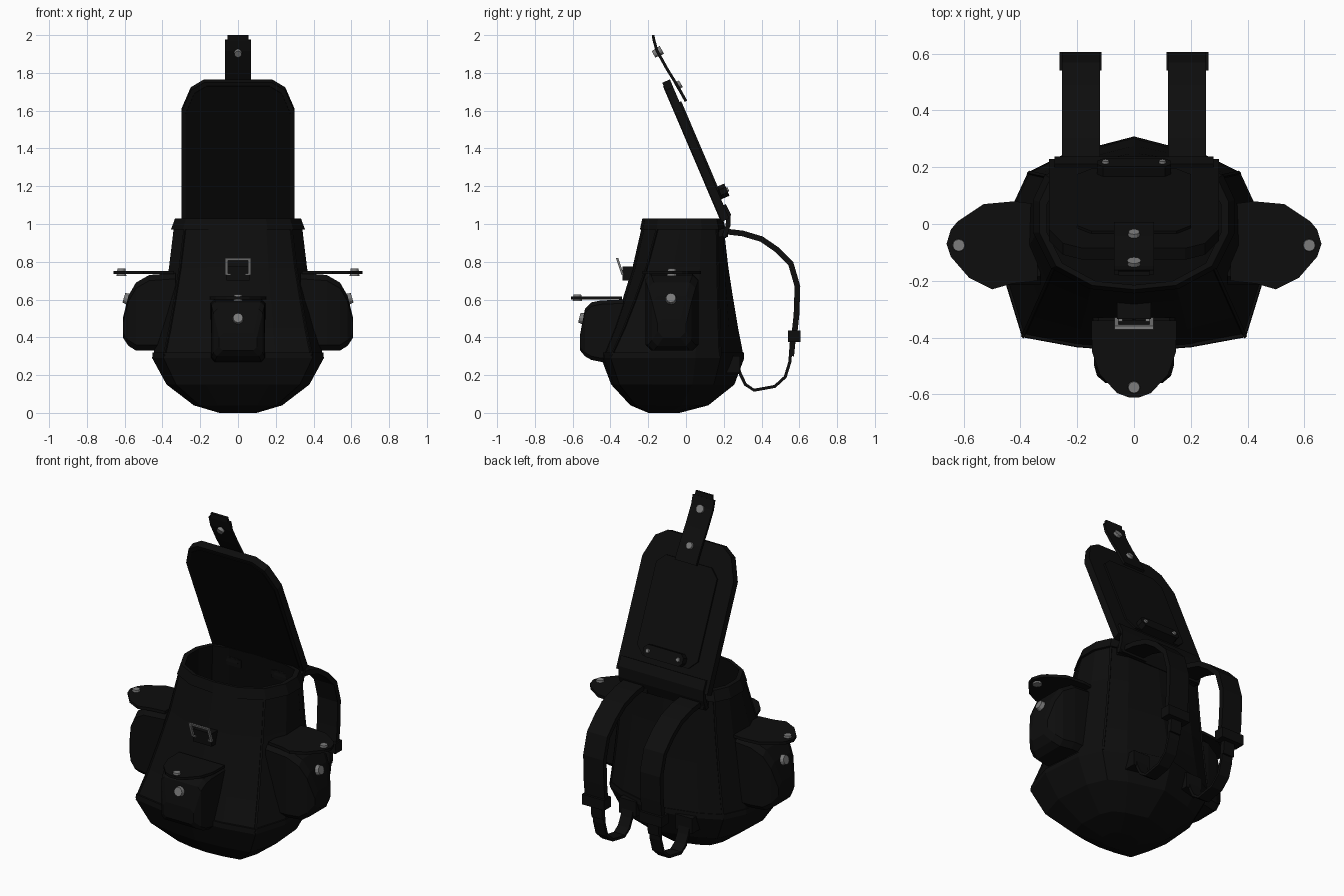
import bpy, bmesh, math
from mathutils import Vector, Matrix

if "Cube" in bpy.data.objects:
    bpy.data.objects.remove(bpy.data.objects["Cube"])

def material(name, c):
    m = bpy.data.materials.new(name)
    m.diffuse_color = (c, c, c, 1)
    m.use_nodes = True
    m.node_tree.nodes["Principled BSDF"].inputs["Base Color"].default_value = m.diffuse_color
    return m

BLACK = material("black_fabric", 0.0040)
DARK = material("dark_lining", 0.0025)
METAL = material("grey_metal", 0.2)

def finish(name, bm, mat):
    bmesh.ops.recalc_face_normals(bm, faces=bm.faces)
    me = bpy.data.meshes.new(name)
    bm.to_mesh(me)
    bm.free()
    me.materials.append(mat)
    ob = bpy.data.objects.new(name, me)
    bpy.context.collection.objects.link(ob)
    return ob

def loft(name, rings, mat, cap0=True, cap1=True):
    bm = bmesh.new()
    vs = [[bm.verts.new(p) for p in r] for r in rings]
    n = len(rings[0])
    for a, b in zip(vs, vs[1:]):
        for i in range(n):
            j = (i + 1) % n
            bm.faces.new((a[i], a[j], b[j], b[i]))
    if cap0:
        bm.faces.new(vs[0])
    if cap1:
        bm.faces.new(vs[-1])
    return finish(name, bm, mat)

def ribbon(name, path, x0, x1, t, mat):
    """Strap following a (y, z) path, spanning x0..x1 with thickness t."""
    rings = []
    for i, p in enumerate(path):
        a, b = path[max(i - 1, 0)], path[min(i + 1, len(path) - 1)]
        d = Vector((b[0] - a[0], b[1] - a[1])).normalized()
        ny, nz = -d.y * t / 2, d.x * t / 2
        rings.append([(x0, p[0] - ny, p[1] - nz), (x1, p[0] - ny, p[1] - nz),
                      (x1, p[0] + ny, p[1] + nz), (x0, p[0] + ny, p[1] + nz)])
    return loft(name, rings, mat)

def box(name, lo, hi, mat):
    (a, b, c), (d, e, f) = lo, hi
    return loft(name, [[(a, b, z), (d, b, z), (d, e, z), (a, e, z)] for z in (c, f)], mat)

def stud(name, loc, direction, r, depth):
    bm = bmesh.new()
    q = Vector(direction).to_track_quat('Z', 'Y').to_matrix().to_4x4()
    bmesh.ops.create_cone(bm, cap_ends=True, segments=12, radius1=r, radius2=r * 0.8,
                          depth=depth, matrix=Matrix.Translation(loc) @ q)
    return finish(name, bm, METAL)

def chamfer_rect(u0, u1, v0, v1, c):
    return [(u0 + c, v0), (u1 - c, v0), (u1, v0 + c), (u1, v1 - c),
            (u1 - c, v1), (u0 + c, v1), (u0, v1 - c), (u0, v0 + c)]

# Body: half cross-sections at the base and the mouth, blended by height
BASE = [(0, -.445), (.2, -.43), (.39, -.395), (.45, -.2), (.43, .05), (.37, .18), (.25, .24), (0, .305)]
MOUTH = [(0, -.235), (.15, -.22), (.28, -.15), (.34, -.03), (.34, .08), (.3, .165), (.2, .195), (0, .2)]

def mirror(half):
    return half + [(-x, y) for x, y in half[-2:0:-1]]

def section(t, z, s=1.0, sy=None, cy=-.03):
    sy = s if sy is None else sy
    return [((ax + (bx - ax) * t) * s, cy + (ay + (by - ay) * t - cy) * sy, z)
            for (ax, ay), (bx, by) in zip(mirror(BASE), mirror(MOUTH))]

levels = [(0, .3), (.28, .45), (.52, .6), (.77, .77), (1, .98)]
loft("body", [section(t, z) for t, z in levels], BLACK, False, False)
loft("body_base", [section(0, 0, .22, .22, -.13), section(0, .04, .52, .55, -.11),
                   section(0, .15, .84, .87, -.07), section(0, .29, 1.01), section(0, .32, 1.005),
                   section(0, .32, .97)], BLACK, True, False)
loft("mouth_rim", [section(1, .97, .99), section(1, .97, 1.045), section(1, 1.03, .98),
                   section(1, 1.03, .9)], BLACK, False, False)
loft("lining", [section(1, 1.03, .9), section(1, .75, .92)], DARK, False, True)

# Piped seams on the front corners and rear corners
for idx in (2, 5, 9, 12):
    rings = []
    for t, z in levels:
        x, y, _ = section(t, z)[idx]
        rings.append([(x + a, y + b, z) for a, b in ((.008, 0), (0, .008), (-.008, 0), (0, -.008))])
    loft("body_seam", rings, BLACK)

# Lid: plates laid on a leaning plane (x, v along the lid, w outward)
def on_lid(x, v, w):
    return (x, .205 - .393 * v + .92 * w, 1.03 + .92 * v + .393 * w)

def lid_plate(name, outline, w0, w1, mat):
    return loft(name, [[on_lid(x, v, w) for x, v in outline] for w in (w0, w1)], mat)

half = [(.3, -.01), (.3, .62), (.25, .745), (.18, .79)]
outline = half + [(-x, v) for x, v in reversed(half)]
lid_plate("lid", outline, -.022, .022, BLACK)
lid_plate("lid_lining", [(x * .93, .02 + v * .95) for x, v in outline], -.026, -.02, DARK)
lid_plate("lid_panel", chamfer_rect(-.2, .2, .1, .66, .05), .02, .032, BLACK)
ribbon("lid_hinge", [(.2, .93), (.222, .99), (.225, 1.05), (.2, 1.1)], -.28, .28, .025, BLACK)
lid_plate("lid_handle", chamfer_rect(-.13, .13, .1, .17, .02), .025, .07, BLACK)
for s in (-1, 1):
    stud("handle_rivet", on_lid(s * .1, .135, .072), (0, .92, .393), .014, .012)

# Closing strap on the lid tip
ribbon("lid_strap", [(.0, 1.65), (-.05, 1.74), (-.1, 1.82), (-.155, 1.92), (-.17, 1.975)],
       -.07, .07, .015, BLACK)
ribbon("lid_strap_tip", [(-.17, 1.97), (-.174, 2.0)], -.055, .055, .014, BLACK)
stud("strap_stud", (0, -.15, 1.91), (0, -.88, -.47), .024, .05)
stud("strap_stud", (0, -.04, 1.735), (0, .87, .5), .024, .03)

# Front buckle: a square metal frame on a fabric tab
box("buckle_tab", (-.06, -.335, .70), (.06, -.27, .775), BLACK)
def bar(x0, x1, v0, v1):
    pt = lambda x, v, w: (x, -.335 - .03 * v - w, .73 + .09 * v)
    loft("buckle_bar", [[pt(x0, v0, w), pt(x1, v0, w), pt(x1, v1, w), pt(x0, v1, w)]
                        for w in (-.006, .006)], METAL)
bar(-.068, .068, .85, 1)
bar(-.068, -.054, 0, .85)
bar(.054, .068, 0, .85)
bar(-.068, -.04, 0, .1)
bar(.04, .068, 0, .1)

# Front pocket, its raised flap and studs
rows = [(-.33, .145, .27, .6), (-.45, .142, .27, .595), (-.5, .14, .28, .585),
        (-.535, .13, .3, .55), (-.56, .1, .33, .42)]
loft("front_pocket", [[(u, y, v) for u, v in chamfer_rect(-w, w, z0, z1, .02)]
                      for y, w, z0, z1 in rows], BLACK)
flap = [(.15, -.34), (.148, -.45), (.12, -.53), (.06, -.595), (.02, -.61)]
flap += [(-x, y) for x, y in reversed(flap)]
loft("front_flap", [[(x, y, z) for x, y in flap] for z in (.6, .615)], BLACK)
stud("front_flap_stud", (0, -.575, .609), (0, 0, 1), .025, .034)
stud("front_pocket_stud", (0, -.55, .5), (0, -1, .25), .032, .03)

# Parts on both sides
side_rows = [(.33, -.215, .065, .33, .74), (.47, -.215, .065, .33, .73), (.54, -.2, .05, .33, .69),
             (.58, -.18, .03, .355, .62), (.61, -.15, 0, .4, .5)]
side_flap = [(.34, -.2), (.43, -.21), (.5, -.23), (.58, -.19), (.645, -.115), (.66, -.07),
             (.645, -.02), (.62, .01), (.53, .07), (.42, .08), (.34, .07)]
for s in (-1, 1):
    loft("side_pocket", [[(s * x, u, v) for u, v in chamfer_rect(y0, y1, z0, z1, .03)]
                         for x, y0, y1, z0, z1 in side_rows], BLACK)
    loft("side_flap", [[(s * x, y, z) for x, y in side_flap] for z in (.735, .752)], BLACK)
    stud("side_flap_stud", (s * .617, -.075, .744), (0, 0, 1), .026, .04)
    stud("side_pocket_stud", (s * .59, -.08, .605), (s, 0, .3), .032, .03)

    # Shoulder strap, adjuster and lower webbing
    a, b = s * .12, s * .253
    ribbon("shoulder_strap", [(.17, .965), (.3, .95), (.4, .92), (.48, .865), (.555, .79), (.59, .67),
                              (.585, .52), (.572, .4)], a, b, .03, BLACK)
    box("strap_adjuster", (s * .115, .54, .375), (s * .262, .605, .435), BLACK)
    a, b = s * .15, s * .222
    ribbon("lower_webbing", [(.26, .29), (.29, .2), (.315, .15), (.36, .12), (.47, .14), (.525, .19),
                             (.55, .27), (.56, .41)], a, b, .016, BLACK)
    ribbon("webbing_tail", [(.575, .4), (.565, .3)], a, b, .014, BLACK)
    box("webbing_anchor", (s * .13, .2, .21), (s * .24, .285, .3), BLACK)
    box("strap_anchor", (s * .1, .17, .93), (s * .27, .222, .975), BLACK)
